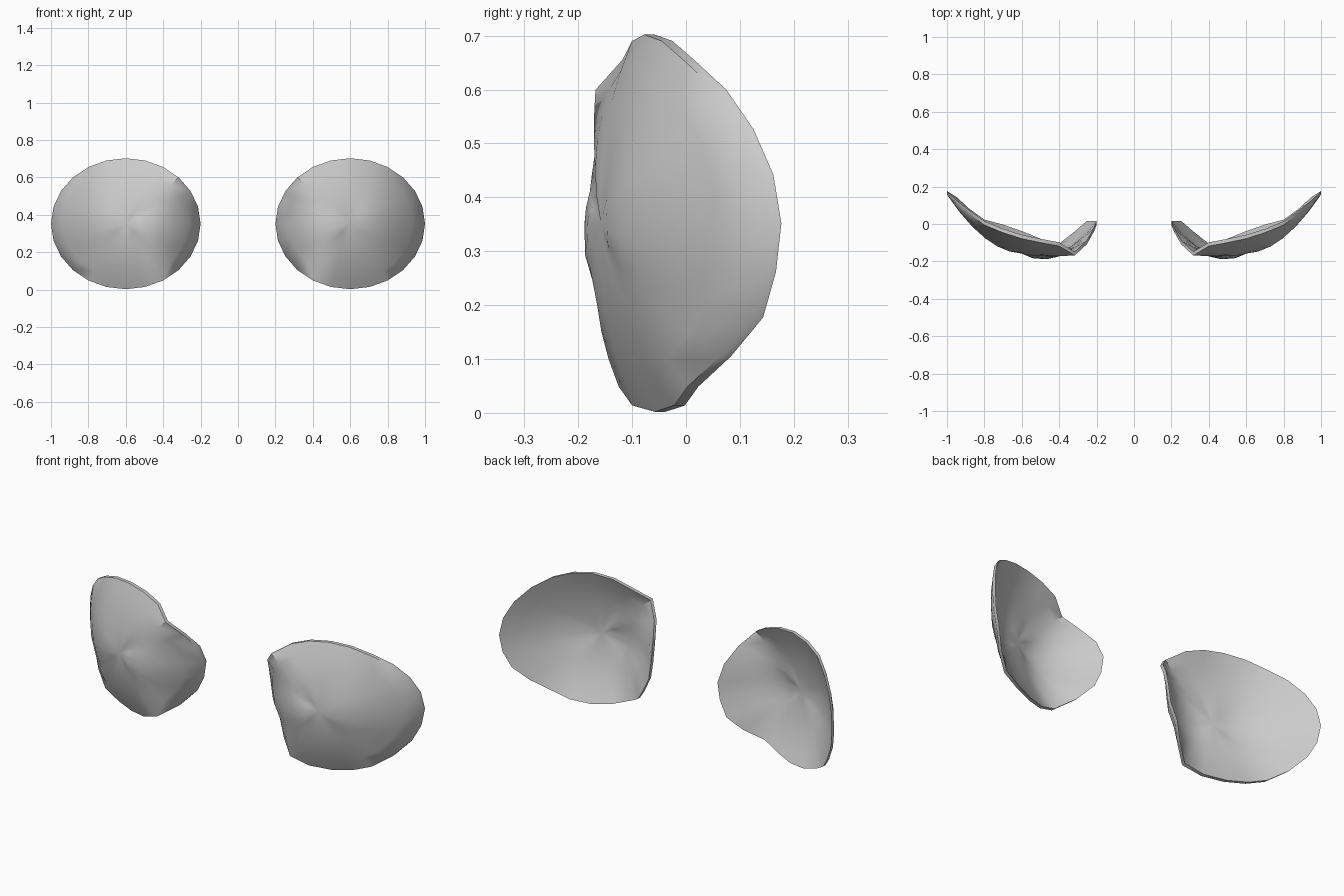
import bpy, bmesh, math

cube = bpy.data.objects.get("Cube")
if cube:
    bpy.data.objects.remove(cube, do_unlink=True)

SIDES, RINGS, THICK = 24, 6, 0.02
CENTRE_X, CENTRE_Z, RX, RZ = 0.6, 0.352, 0.4, 0.35

# Depth of the rim every 15 degrees, from the outer corner over the top
RIM = [.157, .142, .105, .055, -.005, -.045, -.078, -.1, -.118, -.168, -.11, -.04,
       -.005, -.005, -.005, -.06, -.125, -.1, -.058, -.022, .003, .063, .123, .147]
# Depth halfway out every 30 degrees, and at the middle
MID = [-.072, -.085, -.11, -.135, -.165, -.175, -.173, -.172, -.165, -.13, -.1, -.08]
MIDDLE = -.158

grey = bpy.data.materials.new("neutral grey")
grey.use_nodes = True
colour = (0.6, 0.6, 0.6, 1)
grey.diffuse_color = colour
grey.node_tree.nodes["Principled BSDF"].inputs["Base Color"].default_value = colour


def depth(i, r):
    """Parabola through the middle, halfway and rim depths."""
    half = (MID[i // 2] + MID[(i + 1) // 2 % len(MID)]) / 2
    return (MIDDLE * (1 - r) * (1 - 2 * r) + 4 * half * r * (1 - r)
            + RIM[i] * r * (2 * r - 1))


def make_lens(name, side):
    bm = bmesh.new()
    rims = []
    # Front and back skins
    for offset in (0, THICK):
        hub = bm.verts.new((side * CENTRE_X, MIDDLE + offset, CENTRE_Z))
        inner = None
        for k in range(1, RINGS + 1):
            r = k / RINGS
            ring = []
            for i in range(SIDES):
                a = math.tau * i / SIDES
                ring.append(bm.verts.new((side * (CENTRE_X + RX * r * math.cos(a)),
                                          depth(i, r) + offset,
                                          CENTRE_Z + RZ * r * math.sin(a))))
            for i in range(SIDES):
                j = (i + 1) % SIDES
                if inner:
                    bm.faces.new((inner[i], ring[i], ring[j], inner[j]))
                else:
                    bm.faces.new((hub, ring[i], ring[j]))
            inner = ring
        rims.append(inner)
    # Edge wall joining the skins
    front, back = rims
    for i in range(SIDES):
        j = (i + 1) % SIDES
        bm.faces.new((front[i], back[i], back[j], front[j]))
    bmesh.ops.recalc_face_normals(bm, faces=bm.faces)
    mesh = bpy.data.meshes.new(name)
    bm.to_mesh(mesh)
    bm.free()
    mesh.materials.append(grey)
    lens = bpy.data.objects.new(name, mesh)
    bpy.context.collection.objects.link(lens)
    return lens


lenses = [make_lens("left_lens", 1), make_lens("right_lens", -1)]
bpy.ops.object.select_all(action='DESELECT')
for lens in lenses:
    lens.select_set(True)
bpy.context.view_layer.objects.active = lenses[0]
bpy.ops.object.shade_smooth_by_angle(angle=math.radians(50))
